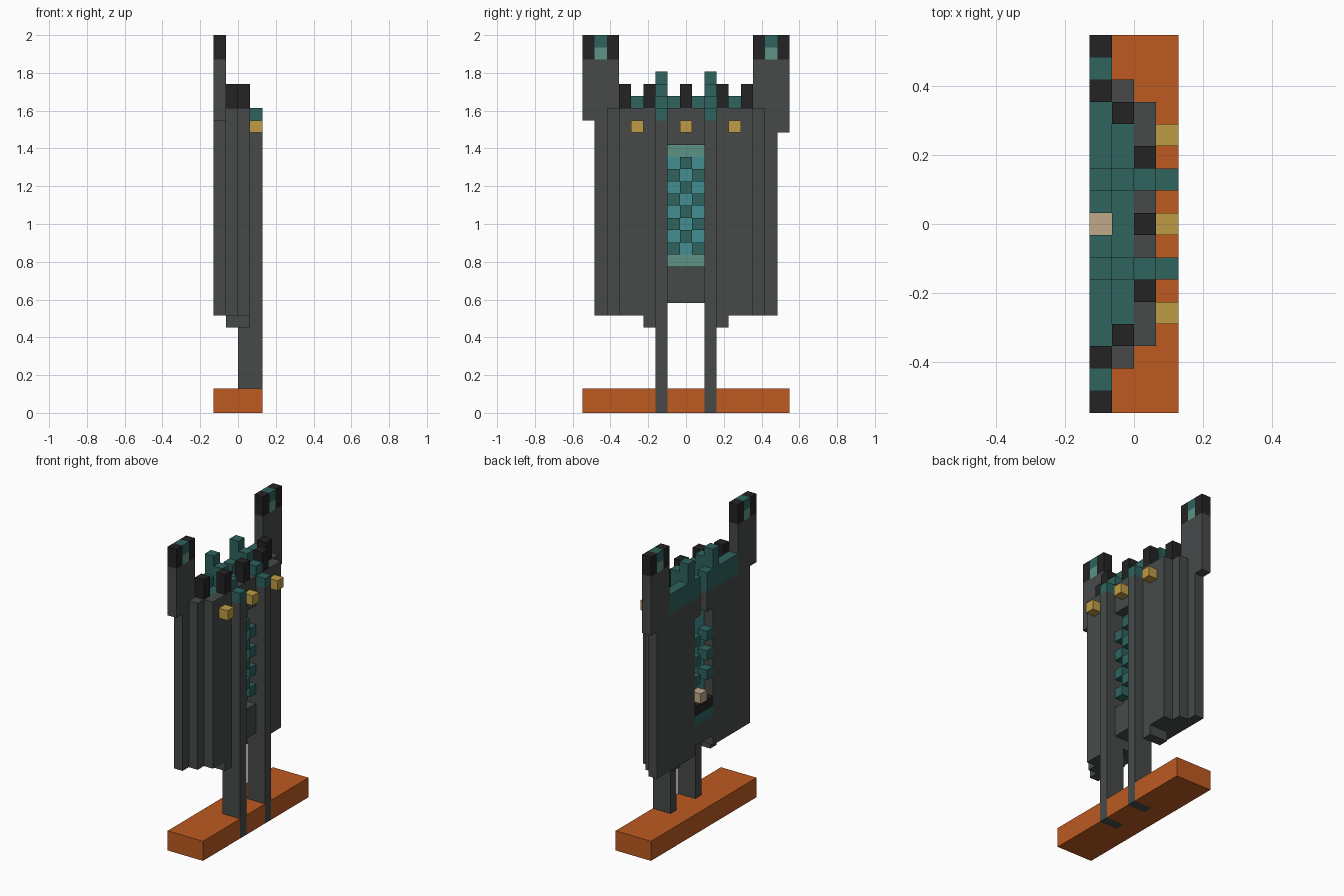
import bpy
import bmesh
from mathutils import Vector

cube = bpy.data.objects.get("Cube")
if cube:
    bpy.data.objects.remove(cube, do_unlink=True)

U = 2 / 31                                # edge of one block
ORIGIN = Vector((-2 * U, -8.5 * U, 0))


def linear(v):
    v /= 255
    return v / 12.92 if v <= 0.04045 else ((v + 0.055) / 1.055) ** 2.4


def material(name, r, g, b):
    m = bpy.data.materials.new(name)
    m.use_nodes = True
    col = (linear(r), linear(g), linear(b), 1)
    m.diffuse_color = col
    bsdf = m.node_tree.nodes["Principled BSDF"]
    bsdf.inputs["Base Color"].default_value = col
    bsdf.inputs["Roughness"].default_value = 0.9
    return m


grey = material("stone grey", 71, 74, 74)
black = material("charcoal black", 35, 35, 35)
teal = material("dark teal", 46, 99, 94)
pale = material("pale teal", 92, 146, 134)
blue = material("window blue", 67, 142, 148)
gold = material("gold", 191, 156, 70)
tan = material("tan", 191, 170, 137)
orange = material("orange", 189, 90, 33)

cells = {}                                # block position -> (part, material)


def fill(part, mat, i, j, k):
    """Fill inclusive block ranges along x, y and z."""
    for a in range(i[0], i[-1] + 1):
        for b in range(j[0], j[-1] + 1):
            for c in range(k[0], k[-1] + 1):
                cells[a, b, c] = (part, mat)


def both(part, mat, i, j, k):
    """Fill a range and its mirror image across the middle."""
    fill(part, mat, i, j, k)
    fill(part, mat, i, (16 - j[-1], 16 - j[0]), k)


def clear(i, j, k):
    for a in range(i[0], i[-1] + 1):
        for b in range(j[0], j[-1] + 1):
            for c in range(k[0], k[-1] + 1):
                cells.pop((a, b, c), None)


# Base slab
fill("base", orange, (0, 3), (0, 16), (0, 1))

# Stepped wall, three layers deep
fill("wall", grey, (0,), (1, 15), (8, 23))
fill("wall", grey, (1,), (2, 14), (8, 24))
fill("wall", grey, (2,), (3, 13), (8, 24))
both("wall", grey, (1, 2), (5,), (7,))
clear((0, 2), (7, 9), (8,))

# Teal roof and back parapet
fill("roof", teal, (1,), (4, 12), (24,))
fill("roof", teal, (1,), (3, 13), (24,))
fill("parapet", teal, (0,), (3, 13), (24, 25))

# Corner towers with dark battlements
fill("right_tower", grey, (0,), (0, 2), (24, 28))
fill("left_tower", grey, (0,), (14, 16), (24, 28))
fill("left_tower", grey, (0,), (16,), (23,))
for name, start in (("right_tower", 0), ("left_tower", 14)):
    for j in (start, start + 2):
        fill(name, black, (0,), (j,), (29, 30))
    fill(name, pale, (0,), (start + 1,), (29,))
    fill(name, teal, (0,), (start + 1,), (30,))

# Battlements along the wall
both("battlements", black, (1,), (3,), (25, 26))
both("battlements", black, (2,), (5,), (25, 26))
fill("battlements", black, (2,), (8,), (25, 26))

# Legs that rise into stepped teal buttresses
both("legs", grey, (2, 3), (6,), (0, 23))
for i in range(4):
    both("buttresses", teal, (i,), (6,), (24, 27 - i))

# Gold lamps
for j in (4, 8, 12):
    fill("lamps", gold, (3,), (j,), (23,))

# Window recess with pale sills and a lattice of teal blocks
clear((0, 2), (7, 9), (12, 21))
clear((0,), (8,), (12, 25))
fill("window", blue, (1,), (7, 9), (13, 20))
for k in (12, 21):
    fill("window", pale, (1,), (7, 9), (k,))
for k in range(13, 21):
    for j in (7, 8, 9):
        if (j + k) % 2 == 0:
            fill("lattice", teal, (2,), (j,), (k,))
            if j != 8 and k > 13:
                fill("lattice", teal, (0,), (j,), (k,))

# Small shrine at the back of the window
fill("shrine", teal, (0,), (7, 9), (11,))
fill("shrine", black, (0,), (7, 9), (12,))
fill("shrine", tan, (0,), (8,), (13,))


def build(part):
    """Make one object from the exposed faces of a part's blocks."""
    bm = bmesh.new()
    mats = []
    for pos, (name, mat) in cells.items():
        if name != part:
            continue
        if mat not in mats:
            mats.append(mat)
        for axis in range(3):
            for side in (0, 1):
                step = [0, 0, 0]
                step[axis] = 2 * side - 1
                if tuple(p + s for p, s in zip(pos, step)) in cells:
                    continue
                corners = []
                for u, v in ((0, 0), (1, 0), (1, 1), (0, 1)):
                    c = Vector(pos)
                    c[axis] += side
                    c[(axis + 1) % 3] += u
                    c[(axis + 2) % 3] += v
                    corners.append(bm.verts.new(ORIGIN + c * U))
                if not side:
                    corners.reverse()
                bm.faces.new(corners).material_index = mats.index(mat)
    bmesh.ops.remove_doubles(bm, verts=bm.verts, dist=U / 100)
    bmesh.ops.dissolve_limit(bm, angle_limit=0.01, verts=bm.verts,
                             edges=bm.edges, delimit={'MATERIAL'})
    mesh = bpy.data.meshes.new(part)
    bm.to_mesh(mesh)
    bm.free()
    for m in mats:
        mesh.materials.append(m)
    bpy.context.collection.objects.link(bpy.data.objects.new(part, mesh))


for part in sorted({name for name, _ in cells.values()}):
    build(part)
